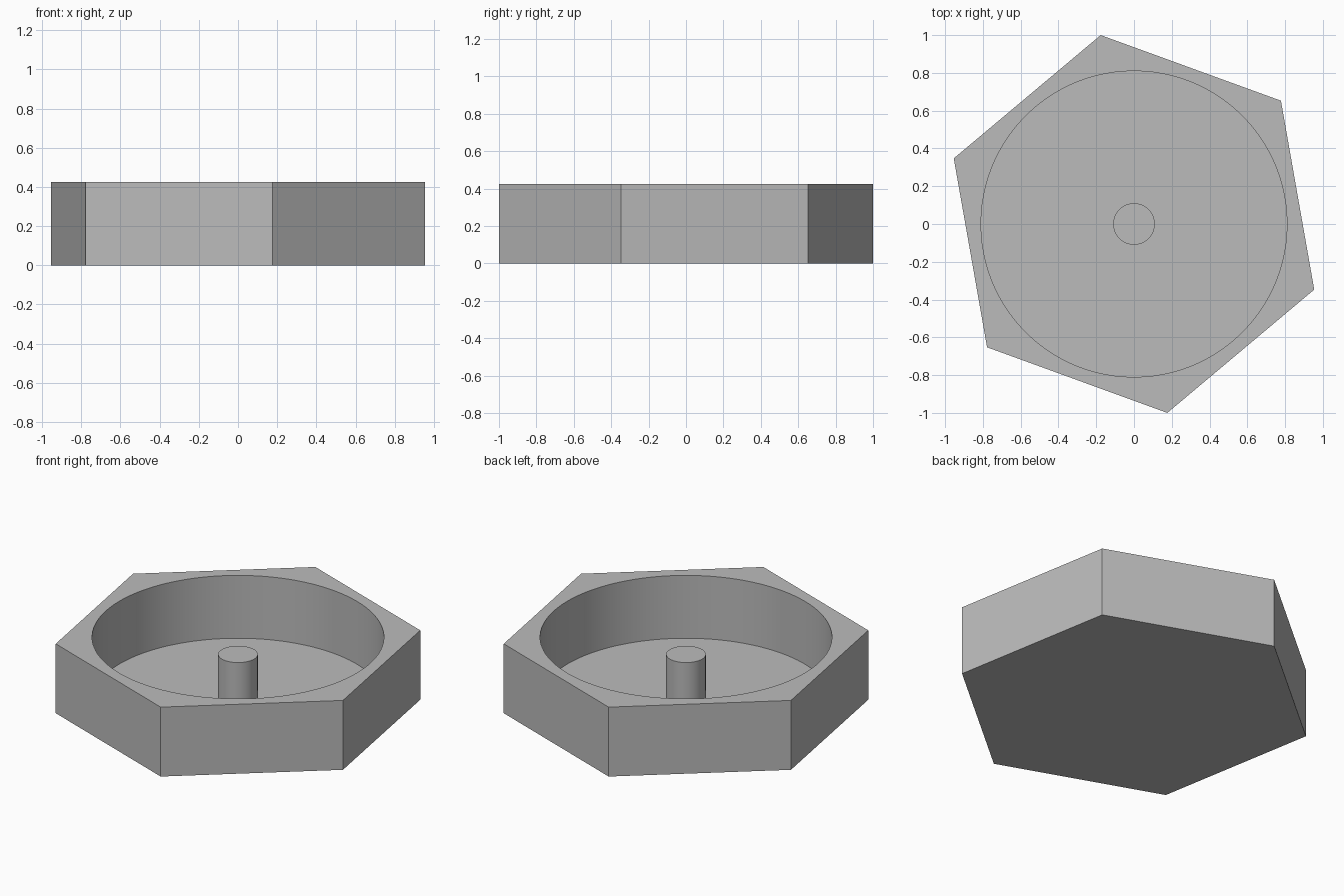
import bpy
import bmesh
from math import radians, sin

cube = bpy.data.objects.get("Cube")
if cube:
    bpy.data.objects.remove(cube, do_unlink=True)

HEIGHT = 0.425
FLOOR = 0.04
HEX_RADIUS = 1 / sin(radians(100))

grey = bpy.data.materials.new("plain grey")
grey.use_nodes = True
colour = (0.5, 0.5, 0.5, 1)
grey.diffuse_color = colour
grey.node_tree.nodes["Principled BSDF"].inputs["Base Color"].default_value = colour


def prism(name, radius, sides, bottom, top, turn=0):
    """Upright prism between two heights."""
    bpy.ops.mesh.primitive_cylinder_add(
        vertices=sides, radius=radius, depth=top - bottom,
        location=(0, 0, (top + bottom) / 2), rotation=(0, 0, radians(turn)))
    obj = bpy.context.object
    obj.name = name
    obj.data.materials.append(grey)
    return obj


def smooth(obj):
    bpy.ops.object.select_all(action="DESELECT")
    obj.select_set(True)
    bpy.context.view_layer.objects.active = obj
    bpy.ops.object.shade_smooth_by_angle(angle=radians(30))


# Hexagonal tray with a round pocket
tray = prism("hexagonal_tray", HEX_RADIUS, 6, 0, HEIGHT, 10)
cutter = prism("pocket_cutter", 0.81, 96, FLOOR, HEIGHT + 0.1)
cut = tray.modifiers.new("pocket", "BOOLEAN")
cut.operation = "DIFFERENCE"
cut.solver = "EXACT"
cut.object = cutter
bpy.context.view_layer.objects.active = tray
bpy.ops.object.modifier_apply(modifier=cut.name)
bpy.data.objects.remove(cutter, do_unlink=True)
smooth(tray)

# Round post standing on the pocket floor
post = prism("centre_post", 0.11, 48, FLOOR, 0.32)
bm = bmesh.new()
bm.from_mesh(post.data)
hidden = [f for f in bm.faces if f.normal.z < -0.9]
bmesh.ops.delete(bm, geom=hidden, context="FACES_ONLY")
bm.to_mesh(post.data)
bm.free()
smooth(post)
